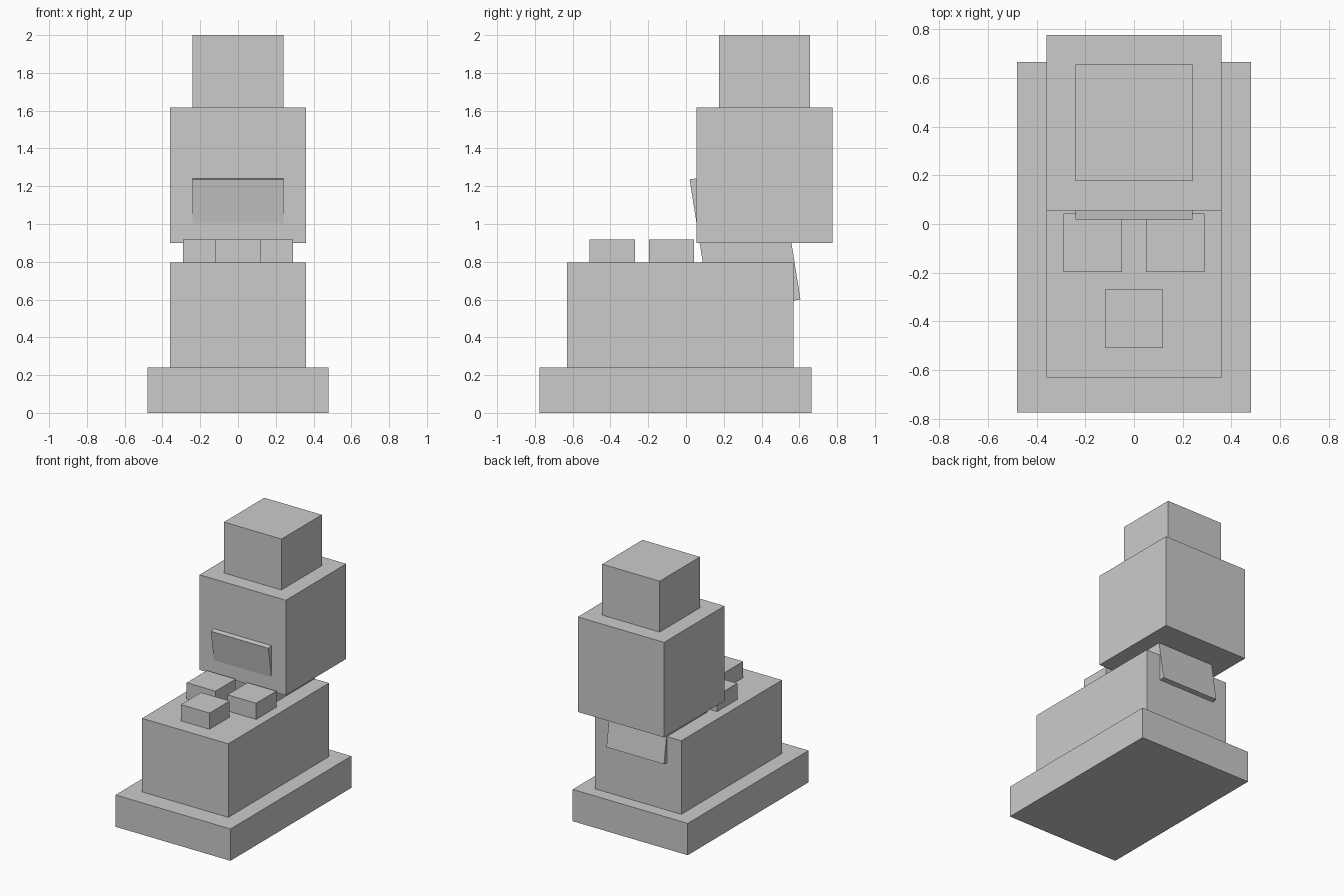
import bpy
from math import radians

if "Cube" in bpy.data.objects:
    bpy.data.objects.remove(bpy.data.objects["Cube"])


def box(name, size, center, tilt=0.0):
    """Box of full size at center, tilted about x in degrees."""
    bpy.ops.mesh.primitive_cube_add(size=1, location=center, rotation=(radians(tilt), 0, 0))
    ob = bpy.context.object
    ob.name = name
    ob.scale = size
    bpy.ops.object.transform_apply(location=False, rotation=False, scale=True)
    return ob


# stepped lower part
box("base_plinth", (0.96, 1.44, 0.24), (0, -0.055, 0.12))
box("lower_body", (0.72, 1.20, 0.555), (0, -0.03, 0.5175))

# leaning neck joining the lower and upper blocks
box("leaning_neck", (0.48, 0.48, 0.72), (0, 0.3125, 0.918), tilt=9)

# upper blocks
box("upper_block", (0.72, 0.72, 0.717), (0, 0.416, 1.2575))
box("top_block", (0.48, 0.48, 0.384), (0, 0.416, 1.808))

# three studs on the lower body
for name, x, y in (("front_stud", 0, -0.39),
                   ("left_stud", -0.17, -0.077),
                   ("right_stud", 0.17, -0.077)):
    box(name, (0.24, 0.24, 0.24), (x, y, 0.797))
